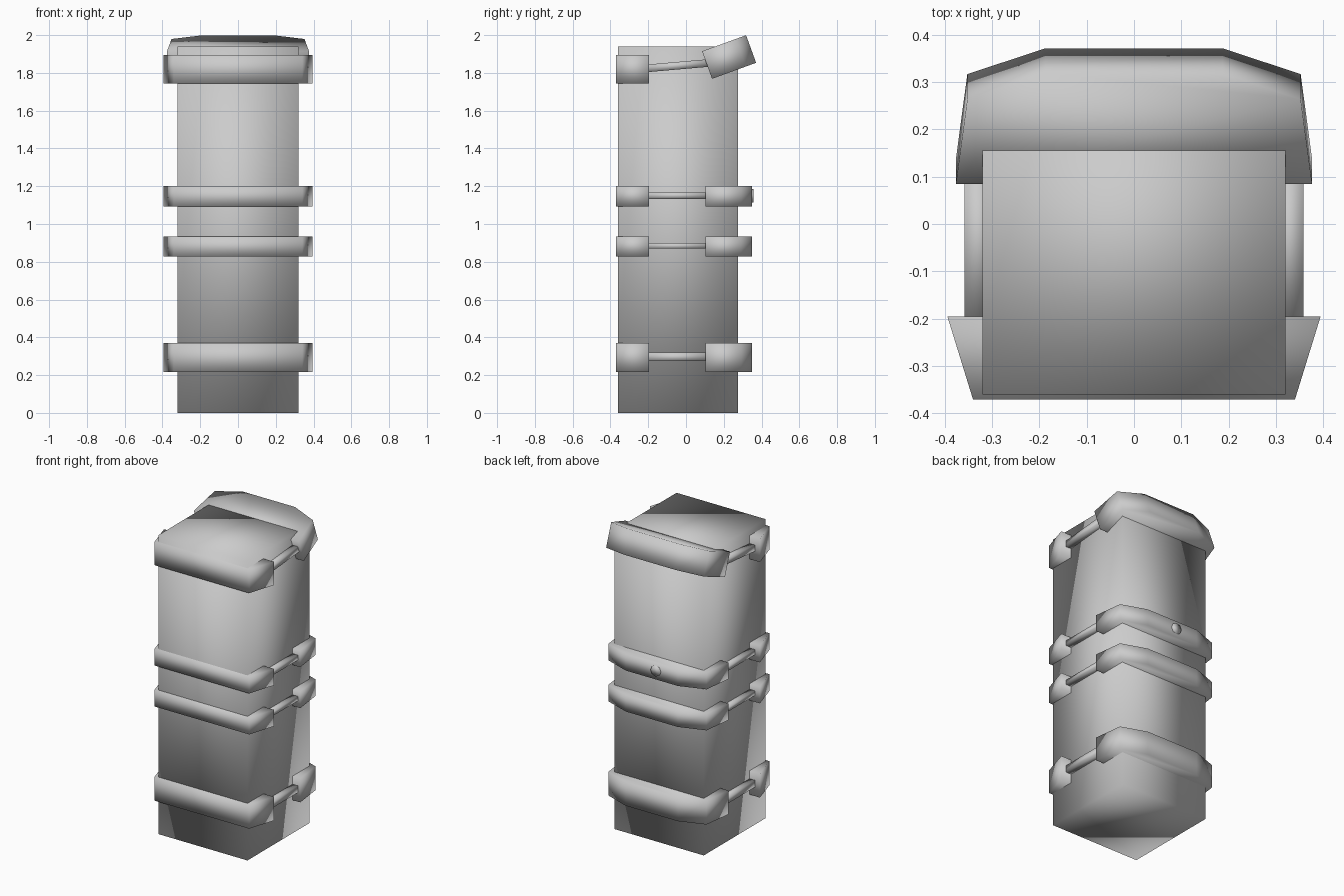
import bpy, bmesh
from math import radians, cos, sin, pi
from mathutils import Matrix

if "Cube" in bpy.data.objects:
    bpy.data.objects.remove(bpy.data.objects["Cube"])


def make_prism(name, outline, height, location, tilt=0.0):
    """Extrude an XY outline vertically, centred on location, tilted about X."""
    bm = bmesh.new()
    face = bm.faces.new([bm.verts.new((x, y, -height / 2)) for x, y in outline])
    top = bmesh.ops.extrude_face_region(bm, geom=[face])
    verts = [g for g in top["geom"] if isinstance(g, bmesh.types.BMVert)]
    bmesh.ops.translate(bm, verts=verts, vec=(0, 0, height))
    bmesh.ops.recalc_face_normals(bm, faces=bm.faces[:])
    bmesh.ops.transform(bm, verts=bm.verts[:],
                        matrix=Matrix.Rotation(radians(tilt), 4, 'X'))
    for f in bm.faces:
        f.smooth = True
    mesh = bpy.data.meshes.new(name)
    bm.to_mesh(mesh)
    bm.free()
    obj = bpy.data.objects.new(name, mesh)
    obj.location = location
    bpy.context.collection.objects.link(obj)
    return obj


def mirrored(half):
    """Complete a right-hand outline with its mirror image across X."""
    return half + [(-x, y) for x, y in reversed(half)]


def rect(w, d):
    return mirrored([(w / 2, -d / 2), (w / 2, d / 2)])


# Main block
make_prism("body", rect(0.64, 0.635), 1.94, (0, -0.0425, 0.97))

# Clamp outlines: tapered front half and faceted back half
front_outline = mirrored([(0.34, -0.0875), (0.394, 0.0875)])
back_outline = mirrored([(0.376, -0.124), (0.352, 0.066), (0.187, 0.124)])

# Bands: centre height, height, link height
bands = [("lower", 0.293, 0.155, 0.045),
         ("lower_middle", 0.881, 0.108, 0.03),
         ("upper_middle", 1.147, 0.108, 0.033),
         ("top", 1.82, 0.152, 0.04)]

for name, z, h, link_h in bands:
    is_top = name == "top"
    make_prism(name + "_front_clamp", front_outline, h, (0, -0.283, z))
    if is_top:
        make_prism("top_back_clamp", back_outline, 0.155, (0, 0.228, 1.884), 20)
    else:
        make_prism(name + "_back_clamp", back_outline, h, (0, 0.226, z))
    # Side links joining the two clamp halves
    for side, sx in (("left", -1), ("right", 1)):
        make_prism(f"{name}_{side}_link", rect(0.06, 0.34), link_h,
                   (sx * 0.328, -0.045, z + (0.018 if is_top else 0.003)),
                   5 if is_top else 0)

# Small round button on the back of the upper middle clamp
disc = [(0.035 * cos(i * pi / 4), 0.035 * sin(i * pi / 4)) for i in range(8)]
make_prism("back_button", disc, 0.03, (-0.03, 0.342, 1.15), 90)
